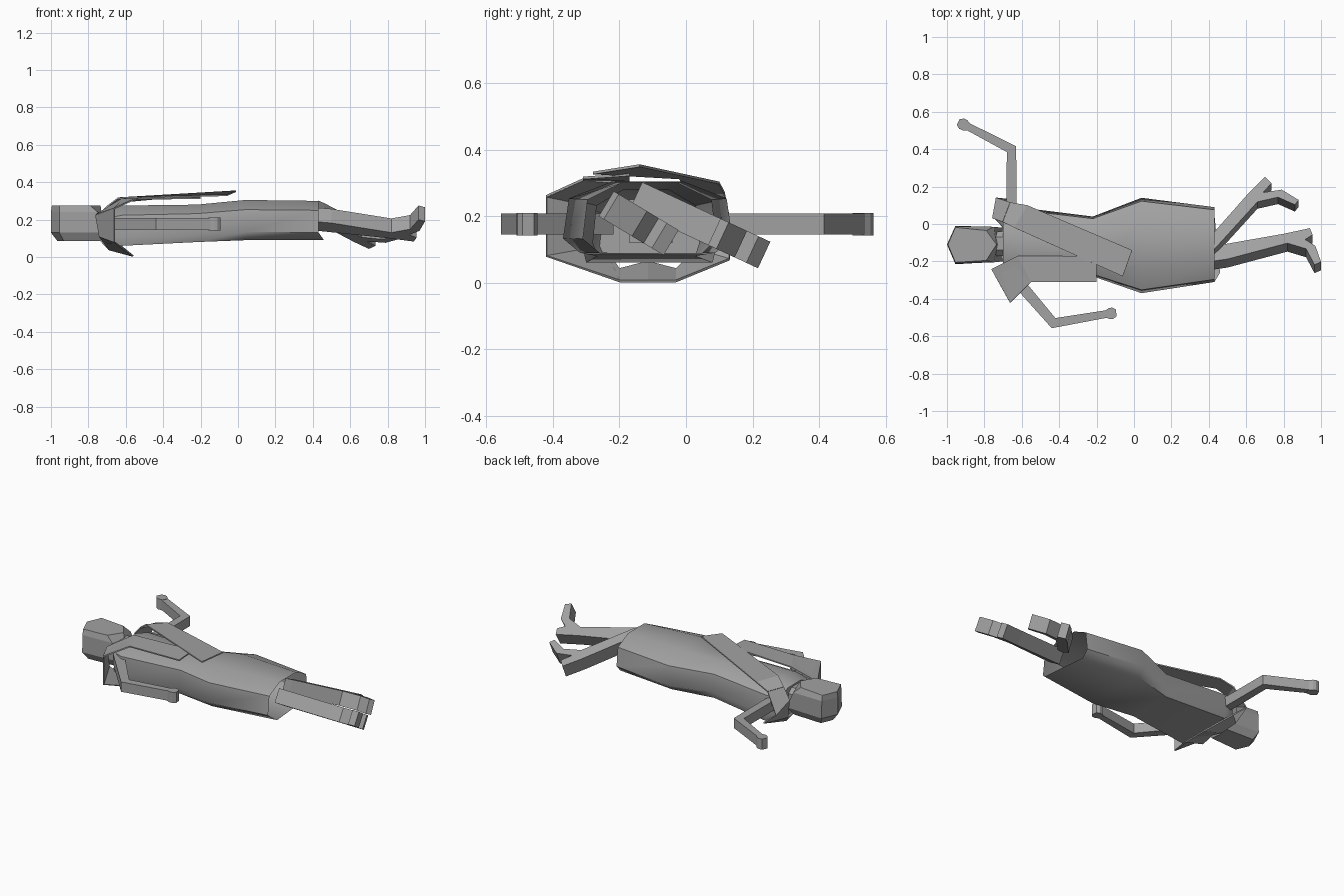
import bpy, bmesh
from math import radians
from mathutils import Vector

cube = bpy.data.objects.get("Cube")
if cube:
    bpy.data.objects.remove(cube, do_unlink=True)

grey = bpy.data.materials.new("plain_grey")
grey.use_nodes = True
COLOR = (0.36, 0.36, 0.36, 1)
grey.diffuse_color = COLOR
grey.node_tree.nodes["Principled BSDF"].inputs["Base Color"].default_value = COLOR


def make(name, bm):
    bmesh.ops.recalc_face_normals(bm, faces=bm.faces)
    mesh = bpy.data.meshes.new(name)
    bm.to_mesh(mesh)
    bm.free()
    mesh.materials.append(grey)
    ob = bpy.data.objects.new(name, mesh)
    bpy.context.collection.objects.link(ob)
    return ob


def loft(name, rings, closed=True, caps=(True, True)):
    """Skin matching rings of points."""
    bm = bmesh.new()
    vs = [[bm.verts.new(p) for p in r] for r in rings]
    n = len(vs[0])
    for a, b in zip(vs, vs[1:]):
        for i in range(n if closed else n - 1):
            j = (i + 1) % n
            bm.faces.new((a[i], a[j], b[j], b[i]))
    for cap, ring in zip(caps, (vs[0], vs[-1])):
        if cap and closed:
            bm.faces.new(ring)
    return make(name, bm)


def smooth(ob, angle=50):
    bpy.ops.object.select_all(action='DESELECT')
    ob.select_set(True)
    bpy.context.view_layer.objects.active = ob
    bpy.ops.object.shade_smooth_by_angle(angle=radians(angle))


def thicken(ob, t=0.008):
    mod = ob.modifiers.new("cloth_thickness", 'SOLIDIFY')
    mod.thickness = t
    mod.offset = 0


# Robe: lofted along x, open at the hem, lower chamfer fading out at the shoulders
def robe_ring(x, y0, y1, z0, z1, base):
    c, w, h = (y0 + y1) / 2, (y1 - y0) / 2, z1 - z0
    shape = [(-.42, 1), (.42, 1), (.93, .76), (1, .2), (base, 0), (-base, 0), (-1, .2), (-.93, .76)]
    return [(x, c + s * w, z0 + k * h) for s, k in shape]


hem = robe_ring(0.43, -0.31, 0.09, 0.09, 0.30, .8)
hem[5] = (0.46, -0.26, 0.09)
robe = loft("robe", [robe_ring(*r) for r in (
    (-0.70, -0.26, 0.06, 0.075, 0.25, .9), (-0.62, -0.31, 0.09, 0.06, 0.275, .95),
    (-0.22, -0.28, 0.04, 0.08, 0.28, .92), (0.04, -0.37, 0.14, 0.09, 0.305, .8))] + [hem],
    caps=(True, False))
smooth(robe)

# Head: six-sided, lofted upward, hair reaching back toward the neck below the face
full = [(-1, -.11), (-.955, -.01), (-.70, -.02), (-.71, -.11), (-.70, -.2), (-.955, -.215)]
crown = [(-1, -.11), (-.955, -.012), (-.75, -.015), (-.73, -.11), (-.75, -.205), (-.955, -.212)]
face = [(-.995, -.11), (-.955, -.018), (-.79, -.035), (-.735, -.11), (-.79, -.195), (-.955, -.205)]


def level(pts, z, s=1.0):
    return [(-.86 + (x + .86) * s, -.11 + (y + .11) * s, z) for x, y in pts]


loft("head", [level(full, .085, .75), level(full, .13), level(crown, .24), level(face, .275)])

# Neck
loft("neck", [[(x, y, z) for y, z in ((-.17, .12), (-.17, .21), (-.14, .24), (-.07, .24),
                                      (-.04, .21), (-.04, .12))] for x in (-.78, -.64)])


# Arms: mitred square bars in the ground plane, ending in small hands
def arm(name, path, widths, z0=0.145, z1=0.208):
    pts = [Vector(p) for p in path]
    rings = []
    for i, p in enumerate(pts):
        a = (p - pts[i - 1]).normalized() if i else None
        b = (pts[i + 1] - p).normalized() if i + 1 < len(pts) else None
        d = (a + b).normalized() if a and b else (a or b)
        side = Vector((-d.y, d.x)) * widths[i] / 2
        if a and b:
            side /= max(d.dot(a), 0.5)
        l, r = p + side, p - side
        rings.append([(l.x, l.y, z0), (l.x, l.y, z1), (r.x, r.y, z1), (r.x, r.y, z0)])
    return loft(name, rings)


def hand(name, start, end):
    a, b = Vector(start), Vector(end)
    arm(name, [a, a.lerp(b, .4), a.lerp(b, .7), b], [.035, .06, .06, .035], 0.142, 0.21)


arm("left_arm", [(-.655, .0), (-.655, .4), (-.89, .522)], [.055, .05, .04])
hand("left_hand", (-.88, .517), (-.94, .545))
arm("right_arm", [(-.68, -.24), (-.43, -.53), (-.14, -.48)], [.065, .05, .04])
hand("right_hand", (-.155, -.483), (-.095, -.474))


# Legs with feet: one rolled outline extruded across its thickness
def leg(name, outline, y_ref, z_ref, slope):
    across = Vector((0, slope, 1)).normalized() * 0.044
    bm = bmesh.new()
    vs = [bm.verts.new(Vector((x, y, z_ref - slope * (y - y_ref))) - across) for x, y in outline]
    f = bm.faces.new(vs)
    out = bmesh.ops.extrude_face_region(bm, geom=[f])["geom"]
    bmesh.ops.translate(bm, verts=[v for v in out if isinstance(v, bmesh.types.BMVert)],
                        vec=across * 2)
    make(name, bm)


leg("left_leg", [(.43, -.15), (.43, -.06), (.62, .155), (.7, .235), (.735, .2), (.69, .15),
                 (.79, .165), (.88, .11), (.86, .085), (.77, .125), (.66, .1), (.46, -.12)],
    -.145, .26, .465)
leg("right_leg", [(.43, -.22), (.43, -.14), (.8, -.075), (.94, -.045), (.955, -.08), (.915, -.105),
                  (.97, -.14), (1, -.225), (.965, -.24), (.92, -.155), (.82, -.125), (.5, -.21)],
    -.24, .2375, .6)

# Shawl: collar sheet passing behind the shoulders, touching the back in the middle
neck_edge = [(-.62, -.17, .3), (-.76, -.24, .22), (-.74, -.25, .11), (-.69, -.2, .04),
             (-.69, -.115, .062), (-.69, -.03, .04), (-.745, .03, .1), (-.755, .03, .21),
             (-.7, .01, .27)]
hem_edge = [(-.55, -.31, .31), (-.66, -.42, .26), (-.66, -.42, .08), (-.56, -.2, .005),
            (-.56, -.115, .005), (-.56, -.03, .005), (-.64, .13, .07), (-.735, .14, .15),
            (-.66, .115, .27)]
thicken(loft("shawl_collar", [neck_edge, hem_edge], closed=False))

# Shawl ends lying loosely over the front
thicken(loft("shawl_short_end", [
    [(-.76, -.24, .225), (-.66, -.42, .26)], [(-.62, -.17, .31), (-.55, -.31, .31)],
    [(-.2, -.17, .325), (-.2, -.31, .315)]], closed=False))
thicken(loft("shawl_long_end", [
    [(-.7, .01, .27), (-.66, .115, .27)], [(-.64, -.02, .315), (-.57, .1, .30)],
    [(-.06, -.28, .33), (-.01, -.14, .352)]], closed=False))
